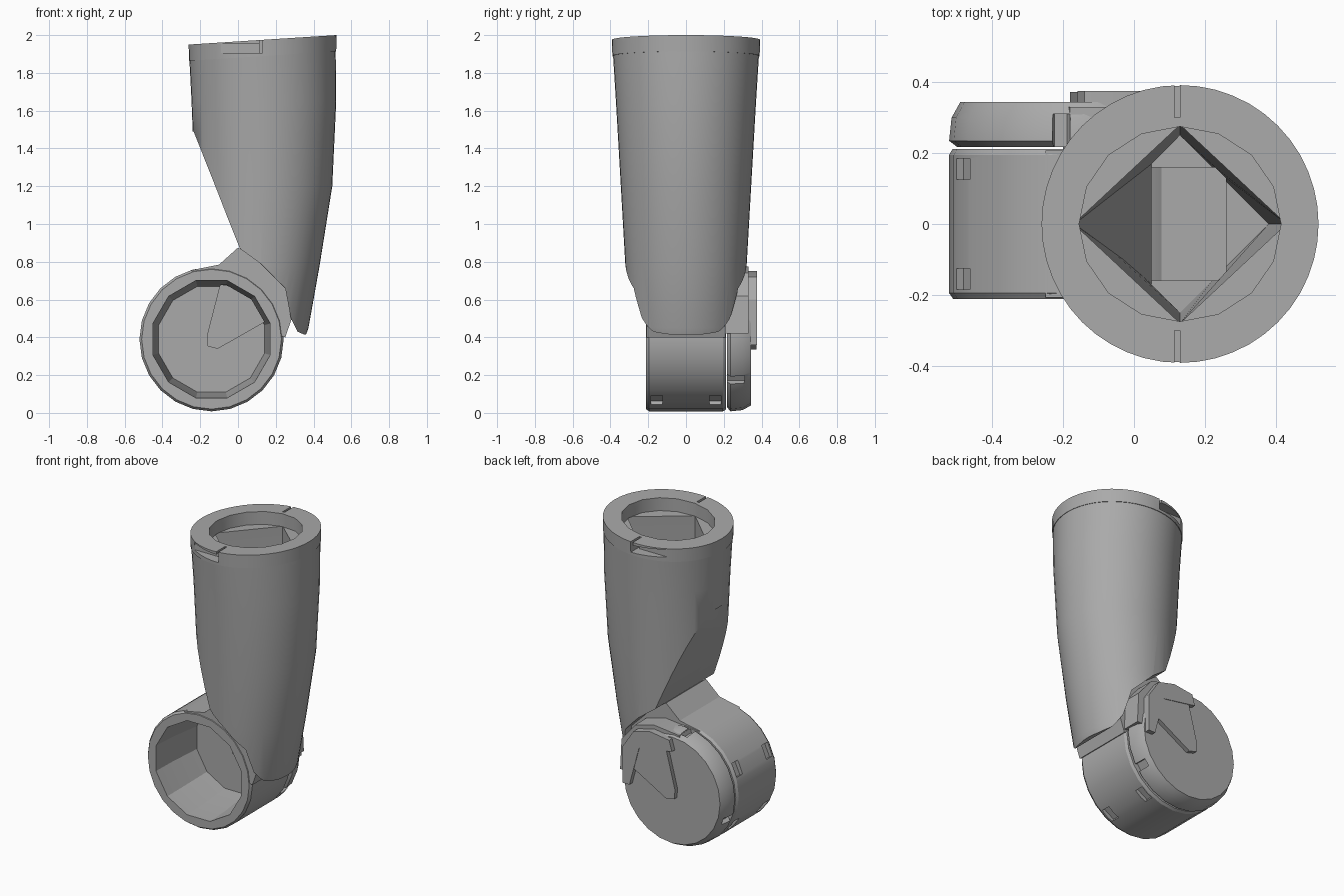
import bpy, bmesh
from math import sin, cos, pi, radians
from mathutils import Matrix

cube = bpy.data.objects.get("Cube")
if cube:
    bpy.data.objects.remove(cube, do_unlink=True)

gray = bpy.data.materials.new("matte_gray")
gray.use_nodes = True
gray.diffuse_color = (0.4, 0.4, 0.4, 1)
gray.node_tree.nodes["Principled BSDF"].inputs["Base Color"].default_value = (0.4, 0.4, 0.4, 1)

AX, AZ = -0.14, 0.39   # axle of the joint
TX = 0.13              # centre of the sleeve


def loft(name, rings):
    """Closed solid through rings of equal point count."""
    bm = bmesh.new()
    loops = [[bm.verts.new(p) for p in ring] for ring in rings]
    n = len(loops[0])
    for a, b in zip(loops, loops[1:]):
        for i in range(n):
            bm.faces.new((a[i], a[(i + 1) % n], b[(i + 1) % n], b[i]))
    bm.faces.new(loops[0])
    bm.faces.new(loops[-1])
    bmesh.ops.recalc_face_normals(bm, faces=bm.faces)
    mesh = bpy.data.meshes.new(name)
    bm.to_mesh(mesh)
    bm.free()
    mesh.materials.append(gray)
    obj = bpy.data.objects.new(name, mesh)
    bpy.context.collection.objects.link(obj)
    return obj


def prism(name, outline, y0, y1):
    return loft(name, [[(x, y, z) for x, z in outline] for y in (y0, y1)])


def box(name, x0, x1, y0, y1, z0, z1):
    return prism(name, [(x0, z0), (x1, z0), (x1, z1), (x0, z1)], y0, y1)


def drum(name, sections, sides, turn=0):
    """Turned solid on the axle from (y, radius) sections."""
    angles = [2 * pi * i / sides + turn for i in range(sides)]
    return loft(name, [[(AX + r * cos(a), y, AZ + r * sin(a)) for a in angles]
                       for y, r in sections])


def sleeve(name, sections, sides):
    """Upright solid from (z, centre x, x radius, y radius, tilt) sections."""
    angles = [2 * pi * i / sides for i in range(sides)]
    return loft(name, [[(cx + rx * cos(a), ry * sin(a), z + tilt * cos(a) * rx)
                        for a in angles] for z, cx, rx, ry, tilt in sections])


def cut(target, *cutters):
    for cutter in cutters:
        cutter.hide_render = True
        mod = target.modifiers.new("cut", 'BOOLEAN')
        mod.operation, mod.solver, mod.object = 'DIFFERENCE', 'EXACT', cutter
        bpy.context.view_layer.objects.active = target
        bpy.ops.object.modifier_apply(modifier=mod.name)


def discard(*objs):
    for obj in objs:
        bpy.data.objects.remove(obj, do_unlink=True)


def rim_box(name, angle, r, y, size):
    """Small box placed on the drum's circumference."""
    sx, sy, sz = (s / 2 for s in size)
    obj = box(name, -sx, sx, -sy, sy, -sz, sz)
    obj.data.transform(Matrix.Translation((AX + r * cos(angle), y, AZ + r * sin(angle)))
                       @ Matrix.Rotation(-angle, 4, 'Y'))
    return obj


# Sleeve: tapered round body with a sloping underside
under = [(-0.235, 1.49), (-0.12, 1.2), (-0.05, 1.02), (0.01, 0.87), (0.12, 0.79),
         (0.25, 0.66), (0.28, 0.5), (0.315, 0.43), (0.35, 0.415), (0.6, 0.4)]


def under_cutter(shift):
    edge = [(x + shift, z) for x, z in under]
    return prism("underside_cutter", edge + [(0.6, 0), (-0.6, 0), (-0.6, 1.49)], -0.6, 0.6)


body = sleeve("sleeve", [(0.3, 0.08, 0.24, 0.27, 0), (0.45, 0.105, 0.268, 0.295, 0),
                         (0.78, 0.12, 0.312, 0.321, 0), (1.2, 0.135, 0.364, 0.345, 0),
                         (1.65, 0.137, 0.383, 0.371, 0), (1.89, TX, 0.387, 0.386, 0.064)], 48)
outer_cut = under_cutter(0)
cut(body, outer_cut)

# Hollow inside the sleeve, and the wire shaft below it
hollow = sleeve("hollow_cutter", [(0.92, TX, 0.25, 0.25, 0), (1.5, TX, 0.3, 0.28, 0),
                                  (2.1, TX, 0.3, 0.28, 0)], 4)
inner_cut = under_cutter(0.06)
cut(hollow, inner_cut)
shaft = box("shaft_cutter", 0.05, 0.26, -0.16, 0.16, 0.7, 1.1)
cut(body, hollow, shaft)

# Rim ring with a bayonet slot on both sides
rim = sleeve("sleeve_rim", [(1.889, TX, 0.39, 0.39, 0.064),
                            (1.975, TX, 0.391, 0.392, 0.064)], 48)
bore = sleeve("bore_cutter", [(1.7, TX, 0.285, 0.275, 0), (2.1, TX, 0.285, 0.275, 0)], 16)
cut(rim, bore)
for side in (-1, 1):
    slot = box("slot_cutter", -0.09, 0.13, side * 0.32, side * 0.45, 1.905, 1.955)
    slit = box("slit_cutter", 0.115, 0.13, side * 0.3, side * 0.45, 1.905, 2.1)
    cut(rim, slot, slit)
    discard(slot, slit)
discard(bore, hollow, inner_cut, outer_cut)

# Joint drum, open at the front
housing = drum("joint_drum", [(-0.212, 0.37), (-0.195, 0.382), (0.195, 0.382),
                              (0.212, 0.372)], 24)
cavity = drum("cavity_cutter", [(-0.3, 0.325), (-0.05, 0.315), (0.17, 0.29)], 12, pi / 12)
cut(housing, cavity)

# Neck between drum and sleeve
neck = prism("neck", [(-0.25, 0.755), (-0.1, 0.785), (0.0, 0.875), (0.12, 0.8),
                      (0.25, 0.67), (0.285, 0.5), (0.25, 0.4), (0.2, 0.42)], -0.208, 0.208)
neck_bore = drum("neck_bore_cutter", [(-0.4, 0.35), (0.4, 0.35)], 24)
cut(neck, shaft, neck_bore)
discard(shaft, cavity, neck_bore)

# Back disc with a bevelled edge
disc = drum("back_disc", [(0.218, 0.36), (0.235, 0.382), (0.3, 0.375), (0.345, 0.35)], 24)

# Wedge pressed out of the back disc, hollow on the drum side
wedge_line = [(-0.1, 0.72), (-0.18, 0.41), (-0.175, 0.35), (-0.12, 0.335),
              (0.17, 0.5), (0.18, 0.6), (0.08, 0.7)]
press = prism("press_cutter", [(x * 0.9, 0.08 * 0.5 + z * 0.9) for x, z in wedge_line],
              0.1, 0.3)
cut(housing, press)
cut(disc, press)
discard(press)
wedge = prism("back_wedge", wedge_line, 0.335, 0.372)

# Shoulder tying the back disc to the neck
shoulder = prism("back_shoulder", [(-0.2, 0.7), (-0.18, 0.755), (0.0, 0.775), (0.14, 0.74),
                                   (0.24, 0.62), (0.25, 0.42), (0.19, 0.42), (0.1, 0.64)],
                 0.19, 0.33)
ridge = loft("shoulder_ridge", [[(x, y, z) for x, z in
             [(-0.16, 0.66), (-0.14, 0.73), (0.0, 0.75), (0.12, 0.72), (0.2, 0.6),
              (0.2, 0.36), (0.15, 0.36), (0.08, 0.62)]] for y in (0.31, 0.376)])

# Latch pockets in the drum and notches in the disc edge
for degrees in (155, 215, -59):
    for side in (-1, 1):
        pocket = rim_box("pocket_cutter", radians(degrees), 0.385, side * 0.155,
                         (0.06, 0.06, 0.09))
        cut(housing, pocket)
        discard(pocket)
for degrees in (100, 200, 325):
    notch = rim_box("notch_cutter", radians(degrees), 0.375, 0.26, (0.06, 0.1, 0.05))
    cut(disc, notch)
    discard(notch)

# Smooth the round parts, keep their edges crisp
bpy.ops.object.select_all(action='DESELECT')
for part in (body, rim, housing, neck, disc, shoulder, ridge, wedge):
    part.select_set(True)
bpy.context.view_layer.objects.active = body
bpy.ops.object.shade_smooth_by_angle(angle=radians(28))
